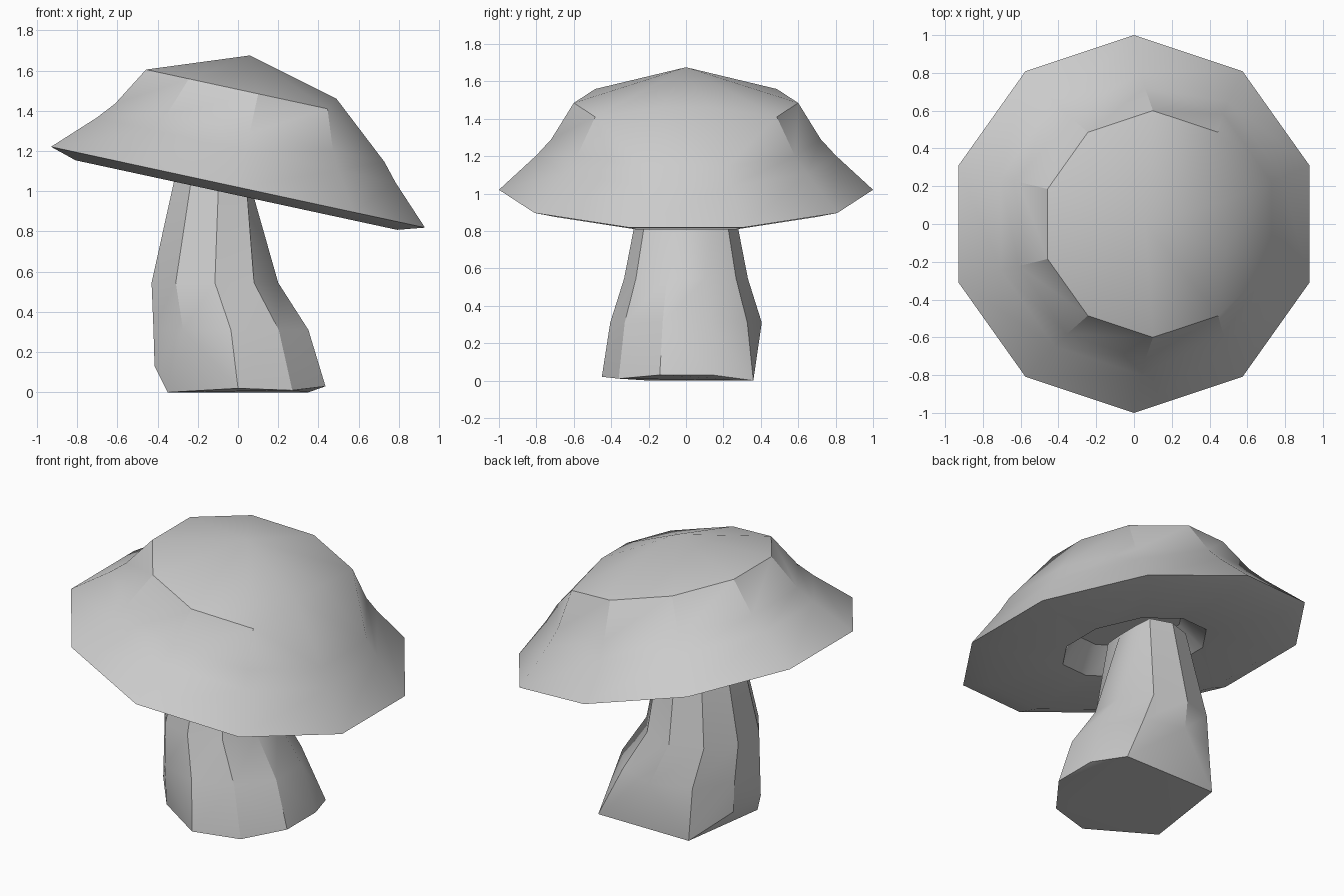
import bpy, bmesh
from math import sin, cos, radians
from mathutils import Vector, Matrix

if "Cube" in bpy.data.objects:
    bpy.data.objects.remove(bpy.data.objects["Cube"])

SIDES = 10
ANGLES = [radians(18 + 36 * k) for k in range(SIDES)]


def ring(bm, radius, z, cx=0.0):
    return [bm.verts.new((cx + radius * cos(a), radius * sin(a), z)) for a in ANGLES]


def bridge(bm, low, high):
    for i in range(SIDES):
        j = (i + 1) % SIDES
        bm.faces.new((low[i], low[j], high[j], high[i]))


def finish(bm, name, angle):
    bmesh.ops.recalc_face_normals(bm, faces=bm.faces[:])
    mesh = bpy.data.meshes.new(name)
    bm.to_mesh(mesh)
    bm.free()
    obj = bpy.data.objects.new(name, mesh)
    bpy.context.collection.objects.link(obj)
    bpy.ops.object.select_all(action='DESELECT')
    obj.select_set(True)
    bpy.context.view_layer.objects.active = obj
    bpy.ops.object.shade_smooth_by_angle(angle=radians(angle))
    return obj


# Cap: ten-sided dome with flared rim and recessed underside, tilted to the right
bm = bmesh.new()
profile = [(0.30, 0.12), (0.42, -0.02), (0.86, -0.04), (1.0, 0.0),
           (0.80, 0.188), (0.72, 0.277), (0.60, 0.475)]
rings = [ring(bm, r, h) for r, h in profile]
for low, high in zip(rings, rings[1:]):
    bridge(bm, low, high)
bm.faces.new(rings[0])
apex = bm.verts.new((-0.08, 0, 0.653))
for i in range(SIDES):
    bm.faces.new((rings[-1][i], rings[-1][(i + 1) % SIDES], apex))
# the right side of the dome is pulled inward
for v in (rings[-1][0], rings[-1][-1]):
    v.co = Vector((0.386, v.co.y * 0.68, 0.533))
bmesh.ops.triangulate(bm, faces=[f for f in bm.faces
                                 if rings[-1][0] in f.verts or rings[-1][-1] in f.verts])
tilt = Matrix.Translation((0, 0, 1.02)) @ Matrix.Rotation(radians(12.2), 4, 'Y')
bmesh.ops.transform(bm, matrix=tilt, verts=bm.verts[:])
finish(bm, "cap", 30)

# Stem: chopped, irregular foot below a leaning ten-sided loft
bm = bmesh.new()
foot = [(-0.27, 0.36, 0), (0.35, 0.36, 0), (0.435, 0.14, 0.03), (0.435, -0.14, 0.03),
        (0.27, -0.36, 0.01), (0, -0.45, 0.02), (-0.35, -0.2, 0),
        (-0.415, 0.13, 0.13), (-0.415, -0.14, 0.13)]
base = ring(bm, 0.405, 0.31, -0.035)
for p in foot:
    bm.verts.new(p)
bmesh.ops.convex_hull(bm, input=bm.verts[:])
bmesh.ops.delete(bm, geom=[f for f in bm.faces if all(v in base for v in f.verts)],
                 context='FACES_ONLY')
middle = ring(bm, 0.331, 0.545, -0.115)
top = ring(bm, 0.225, 1.09, -0.095)
for v in top:  # squared-off upper end
    v.co.x = min(v.co.x, 0.045)
bridge(bm, base, middle)
bridge(bm, middle, top)
bm.faces.new(top)
finish(bm, "stem", 30)
